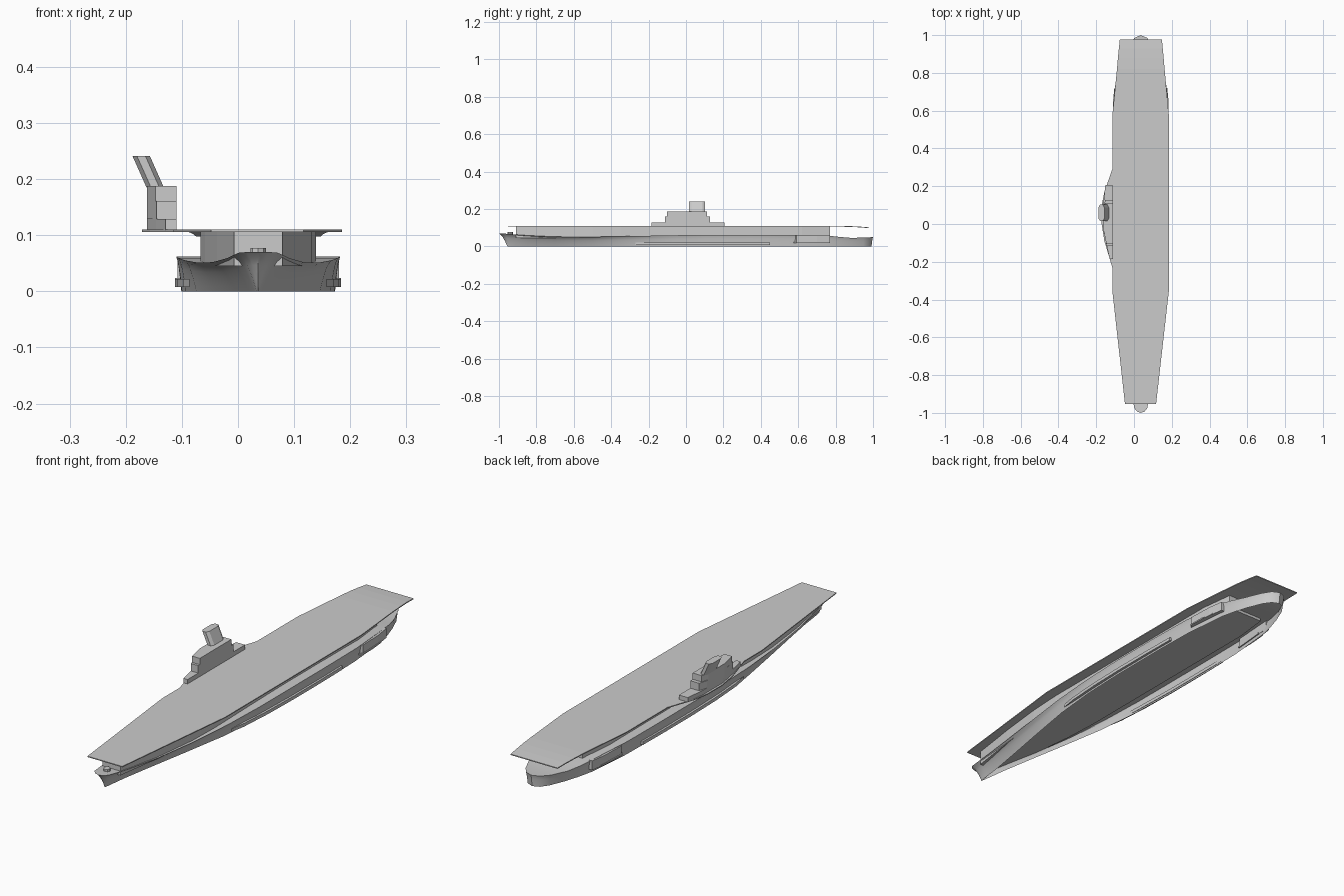
import bpy, bmesh
from mathutils import Vector

if "Cube" in bpy.data.objects:
    bpy.data.objects.remove(bpy.data.objects["Cube"])

CX = 0.036  # ship centreline


def make(name, verts, faces, smooth=False):
    me = bpy.data.meshes.new(name)
    me.from_pydata([tuple(v) for v in verts], [], faces)
    bm = bmesh.new()
    bm.from_mesh(me)
    bmesh.ops.remove_doubles(bm, verts=bm.verts, dist=1e-5)
    bmesh.ops.recalc_face_normals(bm, faces=bm.faces)
    bm.to_mesh(me)
    bm.free()
    ob = bpy.data.objects.new(name, me)
    bpy.context.collection.objects.link(ob)
    if smooth:
        bpy.ops.object.select_all(action='DESELECT')
        ob.select_set(True)
        bpy.context.view_layer.objects.active = ob
        bpy.ops.object.shade_smooth_by_angle(angle=0.6)
    return ob


def prism(name, outline, z0, z1, lean=(0, 0)):
    """Extrude an xy outline from z0 to z1, optionally leaning."""
    n = len(outline)
    v = [(x, y, z0) for x, y in outline]
    v += [(x + lean[0], y + lean[1], z1) for x, y in outline]
    f = [tuple(range(n))[::-1], tuple(range(n, 2 * n))]
    f += [(i, (i + 1) % n, n + (i + 1) % n, n + i) for i in range(n)]
    return make(name, v, f)


def mirrored(half):
    """Close an outline given as (half width, y) about the centreline."""
    return [(CX + w, y) for w, y in half] + [(CX - w, y) for w, y in reversed(half)]


# Hull stations: top y, top half width, sheer height, bottom y, bottom half width
STATIONS = [
    (-1.0, 0, .070, -.955, 0), (-.993, .02, .070, -.95, .001),
    (-.975, .034, .069, -.94, .003), (-.93, .043, .065, -.91, .007),
    (-.85, .056, .059, -.84, .016), (-.7, .081, .052, -.7, .040),
    (-.5, .108, .051, -.5, .076), (-.3, .130, .055, -.3, .110),
    (-.1, .142, .059, -.1, .129), (.1, .146, .062, .1, .136),
    (.35, .146, .062, .35, .137), (.55, .143, .061, .55, .133),
    (.75, .126, .059, .75, .115), (.82, .110, .051, .82, .099),
    (.88, .091, .046, .88, .080), (.95, .060, .047, .948, .052),
    (.985, .034, .049, .98, .029), (1.0, 0, .050, .992, 0)]
LEVELS = 6


def section(st, side):
    yt, wt, zt, yb, wb = st
    pts = []
    for k in range(LEVELS + 1):
        s = k / LEVELS
        e = s ** 0.65  # concave flare
        pts.append((CX + side * (wt + (wb - wt) * e), yt + (yb - yt) * e, zt * (1 - s)))
    return pts


# Hull shell with weather deck, open at the waterline
verts, faces = [], []
for st in STATIONS:
    verts += section(st, 1)[::-1] + section(st, -1)
m = 2 * (LEVELS + 1)
for i in range(len(STATIONS) - 1):
    for k in range(m - 1):
        a = i * m + k
        faces.append((a, a + 1, a + m + 1, a + m))
make("hull", verts, faces, smooth=True)

# Hangar between hull and flight deck
prism("hangar", mirrored([(.043, -.91), (.073, -.7), (.095, -.5), (.103, -.35),
                          (.103, .62), (.085, .77)]), .045, .107)

# Flight deck: y, left x, right x, top height
DECK = [(-.952, -.048, .117, .110), (-.35, -.115, .185, .110), (-.23, -.115, .185, .110),
        (-.09, -.157, .185, .110), (.0, -.171, .185, .110), (.1, -.171, .185, .110),
        (.17, -.157, .185, .110), (.29, -.115, .185, .110), (.57, -.115, .185, .110),
        (.82, -.090, .162, .110), (.88, -.085, .157, .1085), (.93, -.080, .152, .106),
        (.978, -.075, .148, .102)]
verts, faces = [], []
for y, l, r, z in DECK:
    verts += [(l, y, z), (r, y, z), (r, y, z - .004), (l, y, z - .004)]
for i in range(len(DECK) - 1):
    for k in range(4):
        a, b = 4 * i + k, 4 * i + (k + 1) % 4
        faces.append((a, b, b + 4, a + 4))
e = 4 * (len(DECK) - 1)
faces += [(0, 1, 2, 3), (e, e + 1, e + 2, e + 3)]
make("flight_deck", verts, faces)

# Island tiers, outboard side bowed
R = -.110
prism("island_base", [(R, -.185), (-.129, -.185), (-.146, -.11), (-.162, -.02), (-.162, .11),
                      (-.152, .205), (R, .205)], .109, .129)
prism("island_middle", [(R, -.113), (-.145, -.113), (-.162, -.03), (-.162, .09),
                        (-.152, .128), (R, .128)], .129, .161)
prism("island_top", [(R, -.102), (-.147, -.102), (-.162, -.03), (-.162, .08),
                     (-.153, .112), (R, .112)], .161, .188)

# Funnel leaning outboard
prism("funnel", [(-.132, .030), (-.132, .087), (-.140, .102), (-.155, .102), (-.163, .087),
                 (-.163, .030), (-.155, .016), (-.140, .016)], .185, .241, lean=(-.025, 0))

# Side sponsons and low bulges, mirrored about the centreline
for side, label in ((1, "left"), (-1, "right")):
    def out(pts):
        return [(CX + side * w, y) for w, y in pts]
    prism("stern_sponson_" + label,
          out([(.128, .58), (.144, .59), (.140, .70), (.130, .77), (.115, .77)]), .018, .058)
    prism("sponson_shelf_" + label,
          out([(.128, .57), (.148, .59), (.146, .66), (.140, .72), (.115, .72)]), .018, .024)
    prism("side_bulge_" + label,
          out([(.122, -.27), (.134, -.2), (.144, -.05), (.148, .12), (.148, .3),
               (.146, .45), (.135, .45), (.135, .12), (.128, -.1)]), .008, .022)

# Small gun tub on the forecastle
tub = [Vector((CX, -.94)) + Vector(d) * .014 for d in
       ((1, 0), (.7, .7), (0, 1), (-.7, .7), (-1, 0), (-.7, -.7), (0, -1), (.7, -.7))]
prism("bow_gun_tub", [tuple(p) for p in tub], .06, .077)
